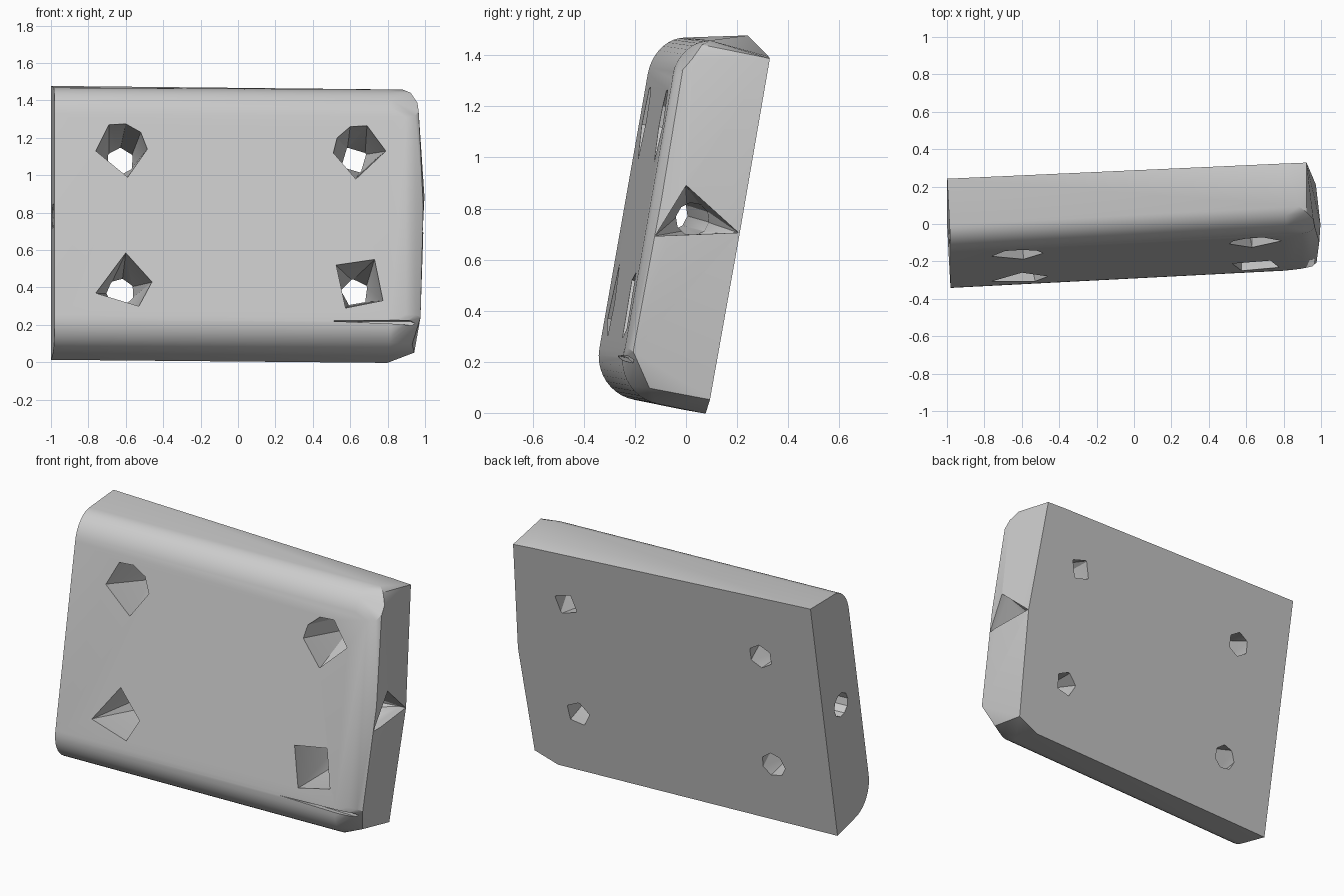
import bpy, bmesh
from math import sin, cos, pi, radians
from mathutils import Matrix, Vector

cube = bpy.data.objects.get("Cube")
if cube:
    bpy.data.objects.remove(cube, do_unlink=True)

LEAN, YAW, THICK = radians(-10), radians(3), 0.36
PLACE = (Matrix.Translation((-0.98, -0.372, 0.066))
         @ Matrix.Rotation(LEAN, 4, 'X') @ Matrix.Rotation(YAW, 4, 'Z'))

grey = bpy.data.materials.new("plain_grey")
grey.use_nodes = True
COLOUR = (0.6, 0.6, 0.6, 1)
grey.diffuse_color = COLOUR
grey.node_tree.nodes["Principled BSDF"].inputs["Base Color"].default_value = COLOUR


def hull(name, points):
    """Solid wrapped around points given as (length, depth, height)."""
    bm = bmesh.new()
    for p in points:
        bm.verts.new(p)
    res = bmesh.ops.convex_hull(bm, input=bm.verts[:])
    loose = [v for v in bm.verts if not v.link_faces]
    bmesh.ops.delete(bm, geom=loose, context='VERTS')
    bmesh.ops.dissolve_limit(bm, angle_limit=radians(0.4), verts=bm.verts[:], edges=bm.edges[:])
    bmesh.ops.recalc_face_normals(bm, faces=bm.faces[:])
    mesh = bpy.data.meshes.new(name)
    bm.to_mesh(mesh)
    bm.free()
    mesh.materials.append(grey)
    ob = bpy.data.objects.new(name, mesh)
    ob.matrix_world = PLACE
    bpy.context.collection.objects.link(ob)
    return ob


def profile(u, top_back, top_front):
    """Cross-section with rounded front edges and sharp back edges."""
    pts = [(u, THICK, top_back), (u, THICK, 0.01)]
    for i in range(11):
        a = i / 10 * pi / 2
        pts.append((u, 0.17 * (1 - cos(a)), 0.19 - 0.175 * sin(a)))
        pts.append((u, 0.14 * (1 - cos(a)), 1.28 + (top_front - 1.28) * sin(a)))
    return pts


def ring(cu, cv, ch, r, n, axis, turn=0.0):
    """Regular polygon around a point, facing along depth or length."""
    out = []
    for i in range(n):
        a = turn + 2 * pi * i / n
        if axis == 'depth':
            out.append((cu + r * cos(a), cv, ch + r * sin(a)))
        else:
            out.append((cu, cv + r * cos(a), ch + r * sin(a)))
    return out


def on_front(x, z):
    """Front-face position as length and height."""
    u = (x + 0.98) / cos(YAW)
    return u, (z - 0.066 - u * sin(YAW) * sin(LEAN)) / cos(LEAN)


# Slab, with a worn and slightly bulging right-hand end
worn_end = [
    (1.924, THICK, 1.423), (1.974, THICK, 0.73), (1.944, THICK, 0.067),
    (1.88, 0, 1.28), (1.88, 0, 0.21), (1.93, 0.009, 1.29), (1.935, 0.009, 0.21),
    (1.95, 0.03, 1.32), (1.975, 0.035, 0.8), (1.96, 0.03, 0.2), (1.986, 0.12, 0.87),
    (1.91, 0.09, 1.43), (1.945, 0.06, 1.37), (1.92, 0.12, 0.07),
]
slab = hull("slab", profile(0, 1.497, 1.448)
            + [p for p in profile(1.8, 1.43, 1.452)] + [(1.87, 0.12, 1.452)] + worn_end)

cutters = []

# Four ragged holes narrowing from the front to the back
holes = [
    ([(-.76, 1.13), (-.69, 1.27), (-.6, 1.275), (-.52, 1.23), (-.485, 1.14), (-.59, .99)], (.37, 1.09), 6),
    ([(.51, 1.12), (.53, 1.2), (.6, 1.26), (.69, 1.265), (.79, 1.13), (.63, .98)], (1.62, 1.11), 4),
    ([(-.76, .37), (-.6, .585), (-.46, .43), (-.53, .3)], (.37, .38), 7),
    ([(.525, .52), (.73, .55), (.775, .33), (.575, .29)], (1.626, .39), 5),
]
for outline, (bu, bh), sides in holes:
    pts = []
    for x, z in outline:
        u, h = on_front(x, z)
        pts += [(u, -0.02, h), (u, 0.01, h)]
    pts += ring(bu, THICK + 0.02, bh, 0.07, sides, 'depth', 0.5)
    cutters.append(hull("hole_cutter", pts))

# Lengthwise tunnel with a triangular mouth at the right-hand end
tunnel = ring(-0.05, 0.18, 0.76, 0.07, 10, 'length') + ring(1.9, 0.18, 0.75, 0.065, 10, 'length')
cutters.append(hull("tunnel_cutter", tunnel))
mouth = [(u, v, h) for u in (1.94, 2.05) for v, h in ((0.035, 0.66), (0.355, 0.73), (0.12, 0.877))]
cutters.append(hull("mouth_cutter", mouth + ring(1.72, 0.18, 0.75, 0.06, 6, 'length')))

# Thin nick low on the front
nick = []
for x, z in ((0.46, 0.222), (0.92, 0.226), (0.99, 0.2)):
    u, h = on_front(x, z)
    nick += [(u, -0.05, h), (u, 0.04, h)]
cutters.append(hull("nick_cutter", nick))

for c in cutters:
    c.hide_render = True
    mod = slab.modifiers.new(c.name, 'BOOLEAN')
    mod.operation = 'DIFFERENCE'
    mod.solver = 'EXACT'
    mod.object = c

# Bake the cuts, drop the cutters and shade
bpy.context.view_layer.update()
depsgraph = bpy.context.evaluated_depsgraph_get()
baked = bpy.data.meshes.new_from_object(slab.evaluated_get(depsgraph))
slab.modifiers.clear()
slab.data = baked
for c in cutters:
    bpy.data.objects.remove(c, do_unlink=True)
for ob in bpy.context.selected_objects:
    ob.select_set(False)
slab.select_set(True)
bpy.context.view_layer.objects.active = slab
bpy.ops.object.shade_smooth_by_angle(angle=radians(30))
